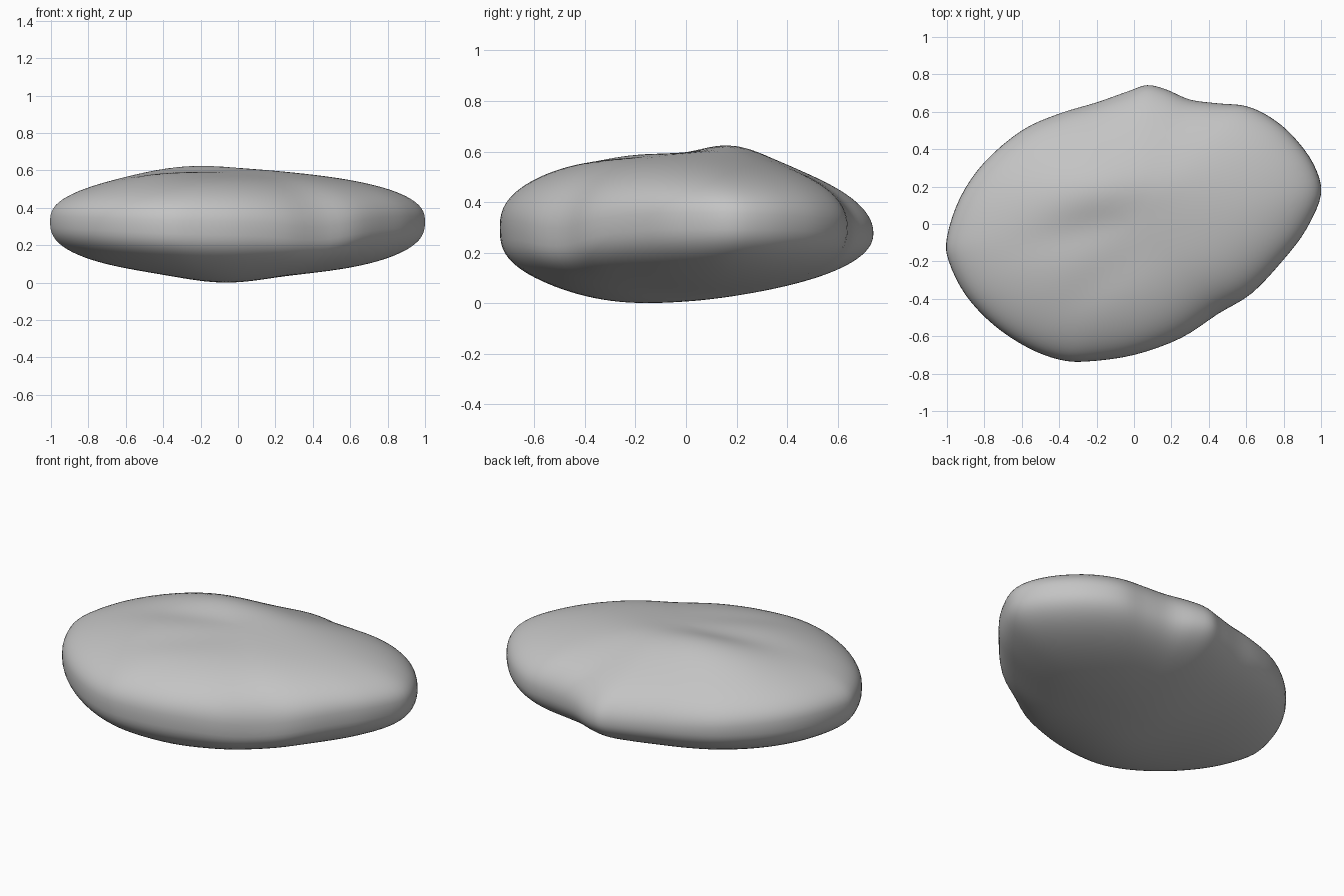
import bpy, bmesh
from math import sin, cos, pi, exp, atan2
from mathutils import Vector

cube = bpy.data.objects.get("Cube")
if cube:
    bpy.data.objects.remove(cube, do_unlink=True)

# Plan outline of the stone, anticlockwise from the left tip
OUTLINE = [Vector(p) for p in (
    (1, .16), (.96, .32), (.85, .47), (.73, .57), (.6, .63), (.45, .645), (.3, .665),
    (.17, .72), (.07, .742), (-.03, .71), (-.2, .65), (-.4, .59), (-.6, .5), (-.8, .33),
    (-.93, .14), (-1, -.07), (-.99, -.2), (-.9, -.38), (-.75, -.54), (-.57, -.66),
    (-.4, -.725), (-.25, -.735), (0, -.7), (.25, -.61), (.45, -.48), (.63, -.37),
    (.8, -.19), (.92, -.03))]
STEPS, RINGS = 4, 28
TOP, BOTTOM = .585, .045


def smooth_loop(points, steps):
    """Closed curve passing through all points."""
    result, n = [], len(points)
    for i in range(n):
        a, b, c, d = (points[(i + k) % n] for k in (-1, 0, 1, 2))
        for j in range(steps):
            t = j / steps
            result.append(b + (c - a) * t / 2 + (a - b * 2.5 + c * 2 - d / 2) * t ** 2
                          + (b * 3 - a - c * 3 + d) * t ** 3 / 2)
    return result


def relaxed(points, passes):
    """Closed curve with its small bumps averaged away."""
    for _ in range(passes):
        points = [(points[i - 1] + p * 2 + points[(i + 1) % len(points)]) / 4
                  for i, p in enumerate(points)]
    return points


def bump(x, y, cx, cy, sx, sy, height, turn=0):
    """Soft oval swelling or dent."""
    dx, dy = x - cx, y - cy
    u, v = dx * cos(turn) + dy * sin(turn), dy * cos(turn) - dx * sin(turn)
    return height * exp(-(u / sx) ** 2 / 2 - (v / sy) ** 2 / 2)


def surface_height(x, y, u, upper):
    angle = atan2(y, x)
    s = sin(angle)
    front, back = max(-s, 0) ** 2, max(s, 0) ** 2
    # Height of the widest edge, lower at the back and front left
    rim = .33 - .03 * front - .05 * back - .05 * exp(-((angle + .85) / .4) ** 2)
    if upper:
        n = 2.6 - .1 * front - .55 * back
        crown = TOP
        relief = (bump(x, y, -.18, .2, .32, .16, .05)
                  + bump(x, y, -.45, -.15, .25, .3, .02)
                  + bump(x, y, -.25, -.01, .25, .08, -.016, .3)
                  + bump(x, y, -.2, -.32, .2, .08, -.007, .6))
    else:
        n = 2.6 + .4 * front - .4 * back
        crown = BOTTOM
        relief = bump(x, y, -.07, -.2, .22, .32, -.043)
    h = max(0, 1 - u ** n) ** (1 / n)
    return rim + (crown - rim) * h + relief * (1 - u ** 4)


# Stone: shared rim, then rings closing in to a pole on each side
rim_curve = smooth_loop(OUTLINE, STEPS)
soft_curve = relaxed(rim_curve, 60)
count = len(rim_curve)
bm = bmesh.new()


def make_ring(u, upper):
    ring = []
    for sharp, soft in zip(rim_curve, soft_curve):
        p = soft.lerp(sharp, u ** 4) * u
        ring.append(bm.verts.new((p.x, p.y, surface_height(p.x, p.y, u, upper))))
    return ring


rim_ring = make_ring(1, True)
for upper in (True, False):
    outer = rim_ring
    for k in range(RINGS - 1, 0, -1):
        inner = make_ring(sin(pi / 2 * k / RINGS), upper)
        for i in range(count):
            j = (i + 1) % count
            bm.faces.new((outer[i], outer[j], inner[j], inner[i]))
        outer = inner
    pole = bm.verts.new((0, 0, surface_height(0, 0, 0, upper)))
    for i in range(count):
        bm.faces.new((outer[i], outer[(i + 1) % count], pole))

# Rest the stone on the ground
lowest = min(v.co.z for v in bm.verts)
bmesh.ops.translate(bm, verts=bm.verts, vec=(0, 0, -lowest))
bmesh.ops.recalc_face_normals(bm, faces=bm.faces)

mesh = bpy.data.meshes.new("stone")
bm.to_mesh(mesh)
bm.free()
stone = bpy.data.objects.new("stone", mesh)
bpy.context.collection.objects.link(stone)
for face in mesh.polygons:
    face.use_smooth = True

# Plain stone grey
grey = bpy.data.materials.new("stone grey")
grey.use_nodes = True
colour = (.55, .55, .55, 1)
grey.diffuse_color = colour
for node in grey.node_tree.nodes:
    if node.type == 'BSDF_PRINCIPLED':
        node.inputs["Base Color"].default_value = colour
mesh.materials.append(grey)
